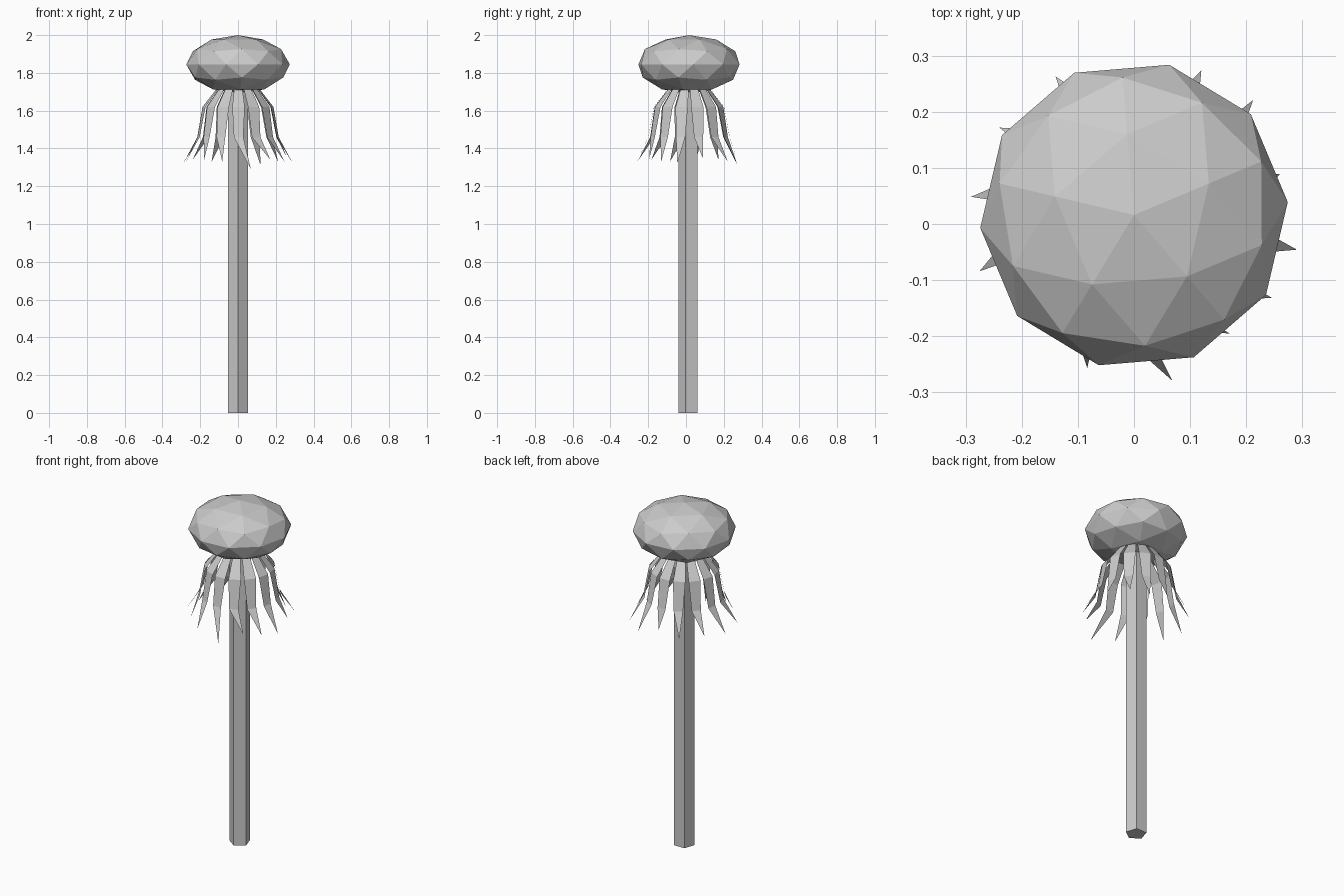
import bpy, bmesh, math
from mathutils import Matrix, Vector

if "Cube" in bpy.data.objects:
    bpy.data.objects.remove(bpy.data.objects["Cube"])

CENTRE_Y = 0.016

grey = bpy.data.materials.new("plain_grey")
grey.use_nodes = True
grey.diffuse_color = (0.6, 0.6, 0.6, 1)
grey.node_tree.nodes["Principled BSDF"].inputs["Base Color"].default_value = (0.6, 0.6, 0.6, 1)


def finish(name, bm):
    mesh = bpy.data.meshes.new(name)
    bm.to_mesh(mesh)
    bm.free()
    mesh.materials.append(grey)
    obj = bpy.data.objects.new(name, mesh)
    obj.location.y = CENTRE_Y
    bpy.context.collection.objects.link(obj)
    return obj


# Five-sided stalk with one edge facing forward
bm = bmesh.new()
bmesh.ops.create_cone(bm, cap_ends=True, segments=5, radius1=0.057, radius2=0.057, depth=1.75)
bmesh.ops.translate(bm, vec=(0, 0, 0.875), verts=bm.verts)
front = min(bm.verts, key=lambda v: v.co.y).co
turn = -math.pi / 2 - math.atan2(front.y, front.x)
bmesh.ops.rotate(bm, matrix=Matrix.Rotation(turn, 3, 'Z'), verts=bm.verts)
finish("stalk", bm)

# Flattened faceted head
bm = bmesh.new()
bmesh.ops.create_icosphere(bm, subdivisions=2, radius=1)
bmesh.ops.scale(bm, vec=(0.275, 0.275, 0.155), verts=bm.verts)
bmesh.ops.rotate(bm, matrix=Matrix.Rotation(math.radians(22.8), 3, 'Z'), verts=bm.verts)
bmesh.ops.translate(bm, vec=(0, 0, 1.845), verts=bm.verts)
finish("head", bm)

# Ring of drooping petals: tip angle, tip radius, tip height
TIPS = [(-12, .297, 1.32), (15.6, .27, 1.35), (44, .295, 1.33), (65, .284, 1.31), (92, .25, 1.35),
        (119.5, .284, 1.33), (147, .286, 1.34), (173.6, .292, 1.32), (200, .293, 1.33), (228, .268, 1.34),
        (253, .285, 1.33), (283, .303, 1.29), (309, .272, 1.34), (329, .287, 1.33)]
# Rows down a petal: radius, height, half width
ROWS = [(0.10, 1.73, 0.02), (0.185, 1.62, 0.033), (0.215, 1.46, 0.025)]

bm = bmesh.new()
for i, (tip_angle, tip_radius, tip_z) in enumerate(TIPS):
    angle = math.radians(i * 360 / len(TIPS) - 12)
    out = Vector((math.cos(angle), math.sin(angle), 0))
    side = Vector((-out.y, out.x, 0))
    rows = [[bm.verts.new(out * r + side * w * s + Vector((0, 0, z))) for s in (-1, 1)]
            for r, z, w in ROWS]
    for a, b in zip(rows, rows[1:]):
        bm.faces.new((b[0], b[1], a[1], a[0]))
    a = math.radians(tip_angle)
    tip = bm.verts.new((tip_radius * math.cos(a), tip_radius * math.sin(a), tip_z))
    bm.faces.new((tip, rows[-1][1], rows[-1][0]))
finish("petals", bm)
